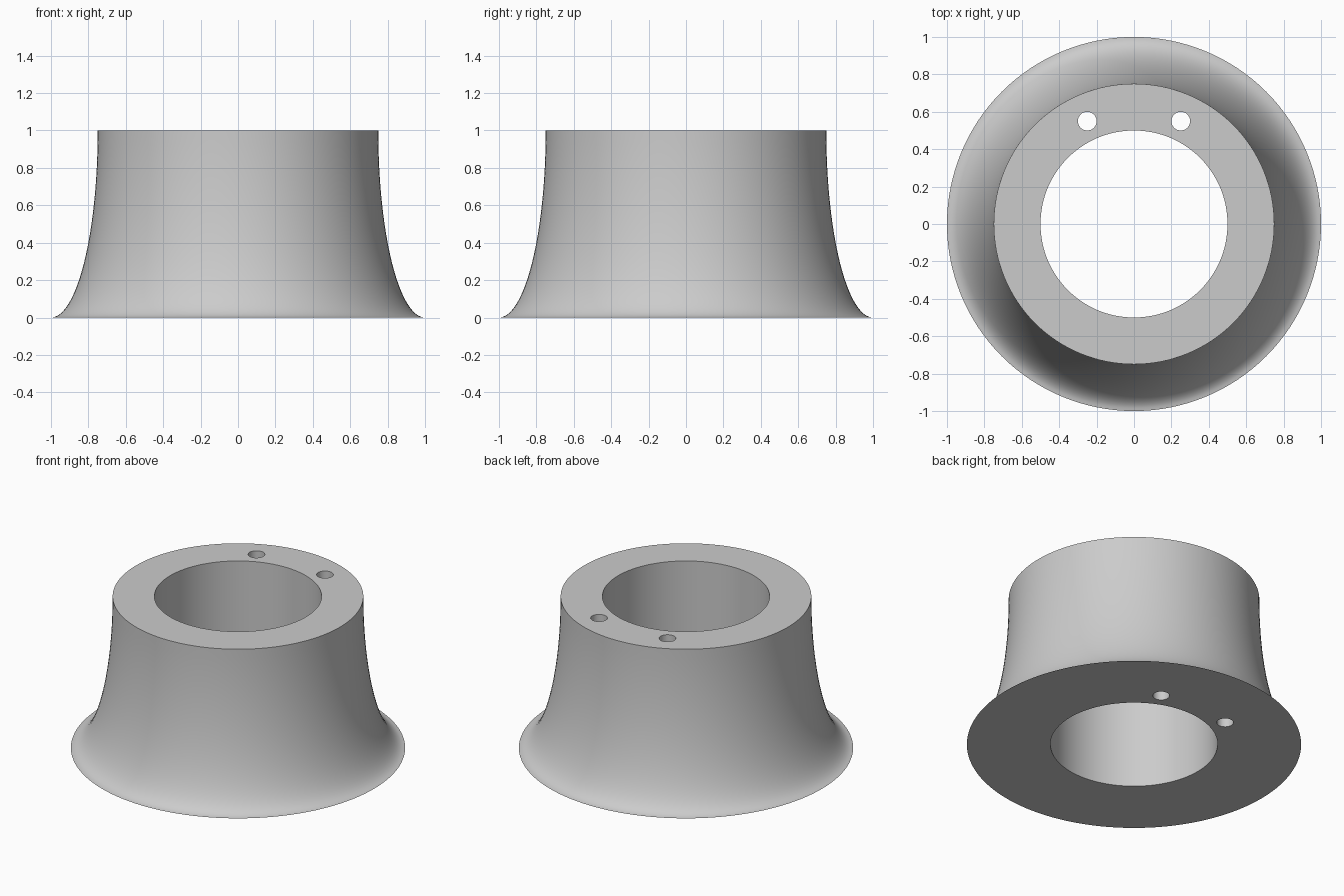
import bpy
import bmesh
from math import sin, cos, pi, radians

cube = bpy.data.objects.get("Cube")
if cube:
    bpy.data.objects.remove(cube, do_unlink=True)

grey = bpy.data.materials.new("plain grey")
grey.use_nodes = True
colour = (0.6, 0.6, 0.6, 1)
grey.diffuse_color = colour
grey.node_tree.nodes["Principled BSDF"].inputs["Base Color"].default_value = colour


def link_mesh(name, bm):
    bmesh.ops.recalc_face_normals(bm, faces=bm.faces)
    mesh = bpy.data.meshes.new(name)
    bm.to_mesh(mesh)
    bm.free()
    mesh.materials.append(grey)
    obj = bpy.data.objects.new(name, mesh)
    bpy.context.collection.objects.link(obj)
    return obj


# Flared collar: a quarter-ellipse outer wall around a straight bore
STEPS, SIDES = 24, 128
BORE, NECK, FOOT, HEIGHT = 0.5, 0.75, 1.0, 1.0
angles = [pi / 2 * i / STEPS for i in range(STEPS + 1)]
profile = [(FOOT - (FOOT - NECK) * sin(a), HEIGHT * (1 - cos(a))) for a in angles]
profile += [(BORE, HEIGHT), (BORE, 0)]

bm = bmesh.new()
verts = [bm.verts.new((r, 0, z)) for r, z in profile]
edges = [bm.edges.new((v, verts[i - 1])) for i, v in enumerate(verts)]
bmesh.ops.spin(bm, geom=verts + edges, cent=(0, 0, 0), axis=(0, 0, 1),
               angle=2 * pi, steps=SIDES, use_merge=True)
bmesh.ops.remove_doubles(bm, verts=bm.verts, dist=0.0001)
collar = link_mesh("flared_collar", bm)

# Two small holes drilled through the rim near the back
bpy.context.view_layer.objects.active = collar
for side, x in (("left", 0.25), ("right", -0.25)):
    bm = bmesh.new()
    bmesh.ops.create_cone(bm, cap_ends=True, segments=48, radius1=0.05,
                          radius2=0.05, depth=HEIGHT * 2)
    bmesh.ops.translate(bm, verts=bm.verts, vec=(x, 0.55, HEIGHT / 2))
    cutter = link_mesh(side + "_hole_cutter", bm)
    cutter.hide_render = True
    drill = collar.modifiers.new(side + " hole", "BOOLEAN")
    drill.operation = "DIFFERENCE"
    drill.solver = "EXACT"
    drill.object = cutter
    bpy.ops.object.modifier_apply(modifier=drill.name)
    bpy.data.objects.remove(cutter, do_unlink=True)

# Smooth walls with crisp rims
for obj in bpy.context.selected_objects:
    obj.select_set(False)
collar.select_set(True)
bpy.ops.object.shade_smooth_by_angle(angle=radians(35))
